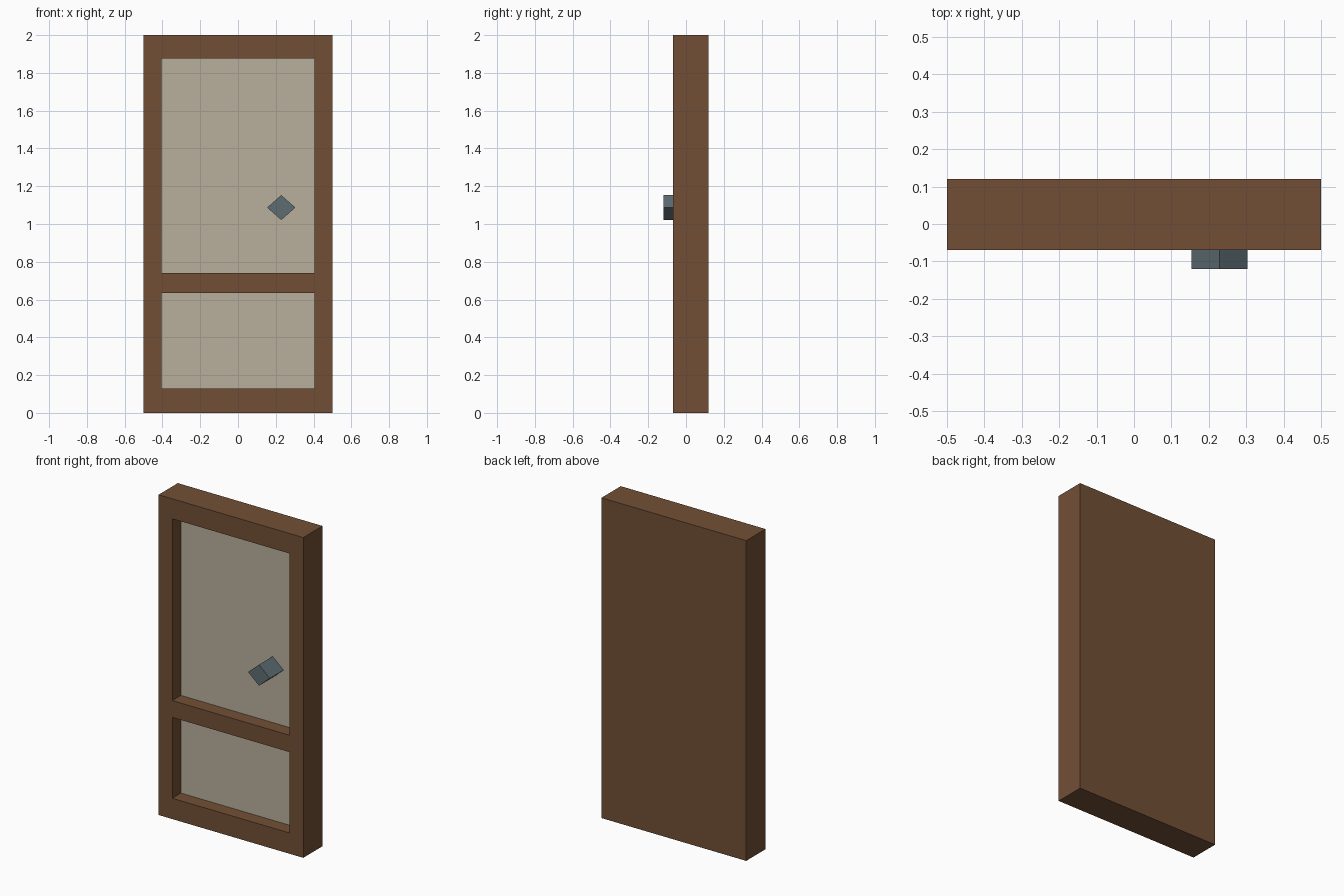
import bpy, bmesh
from mathutils import Vector

default = bpy.data.objects.get("Cube")
if default:
    bpy.data.objects.remove(default, do_unlink=True)


def material(name, srgb):
    color = [((c / 255 + 0.055) / 1.055) ** 2.4 for c in srgb] + [1]
    mat = bpy.data.materials.new(name)
    mat.use_nodes = True
    mat.diffuse_color = color
    mat.node_tree.nodes["Principled BSDF"].inputs["Base Color"].default_value = color
    return mat


def add_object(name, bm, mats):
    bmesh.ops.recalc_face_normals(bm, faces=bm.faces)
    mesh = bpy.data.meshes.new(name)
    bm.to_mesh(mesh)
    bm.free()
    for mat in mats:
        mesh.materials.append(mat)
    obj = bpy.data.objects.new(name, mesh)
    bpy.context.collection.objects.link(obj)
    return obj


wood = material("brown wood", (114, 79, 54))
pane = material("beige panel", (184, 176, 156))
metal = material("slate metal", (94, 108, 114))

FRONT, BACK, RECESS = -0.07, 0.12, 0.015
SIDE = 0.405
OPENINGS = [(0.13, 0.635), (0.74, 1.875)]

# Door slab, cut along the stiles and rails
bm = bmesh.new()
bmesh.ops.create_cube(bm, size=1)
bmesh.ops.scale(bm, vec=(1, BACK - FRONT, 2), verts=bm.verts)
bmesh.ops.translate(bm, vec=(0, (FRONT + BACK) / 2, 1), verts=bm.verts)
cuts = [((x, 0, 0), (1, 0, 0)) for x in (-SIDE, SIDE)]
cuts += [((0, 0, z), (0, 0, 1)) for pair in OPENINGS for z in pair]
for point, normal in cuts:
    bmesh.ops.bisect_plane(bm, geom=bm.verts[:] + bm.edges[:] + bm.faces[:],
                           plane_co=point, plane_no=normal)


# Two panels sunk into the front
def is_opening(face):
    c = face.calc_center_median()
    return (c.y < FRONT + 0.001 and abs(c.x) < SIDE
            and any(low < c.z < high for low, high in OPENINGS))


bm.normal_update()
panels = [f for f in bm.faces if is_opening(f)]
sunk = bmesh.ops.extrude_discrete_faces(bm, faces=panels)["faces"]
for face in sunk:
    face.material_index = 1
    bmesh.ops.translate(bm, vec=(0, RECESS - FRONT, 0), verts=face.verts)
add_object("door", bm, [wood, pane])

# Diamond-shaped knob standing on the upper panel
bm = bmesh.new()
center, half_w, half_h = Vector((0.229, -0.12, 1.087)), 0.075, 0.066
corners = [(half_w, 0, 0), (0, 0, half_h), (-half_w, 0, 0), (0, 0, -half_h)]
cap = bm.faces.new([bm.verts.new(center + Vector(c)) for c in corners])
ext = bmesh.ops.extrude_face_region(bm, geom=[cap], use_keep_orig=True)["geom"]
bmesh.ops.translate(bm, vec=(0, RECESS - center.y, 0),
                    verts=[v for v in ext if isinstance(v, bmesh.types.BMVert)])
add_object("door_knob", bm, [metal])
